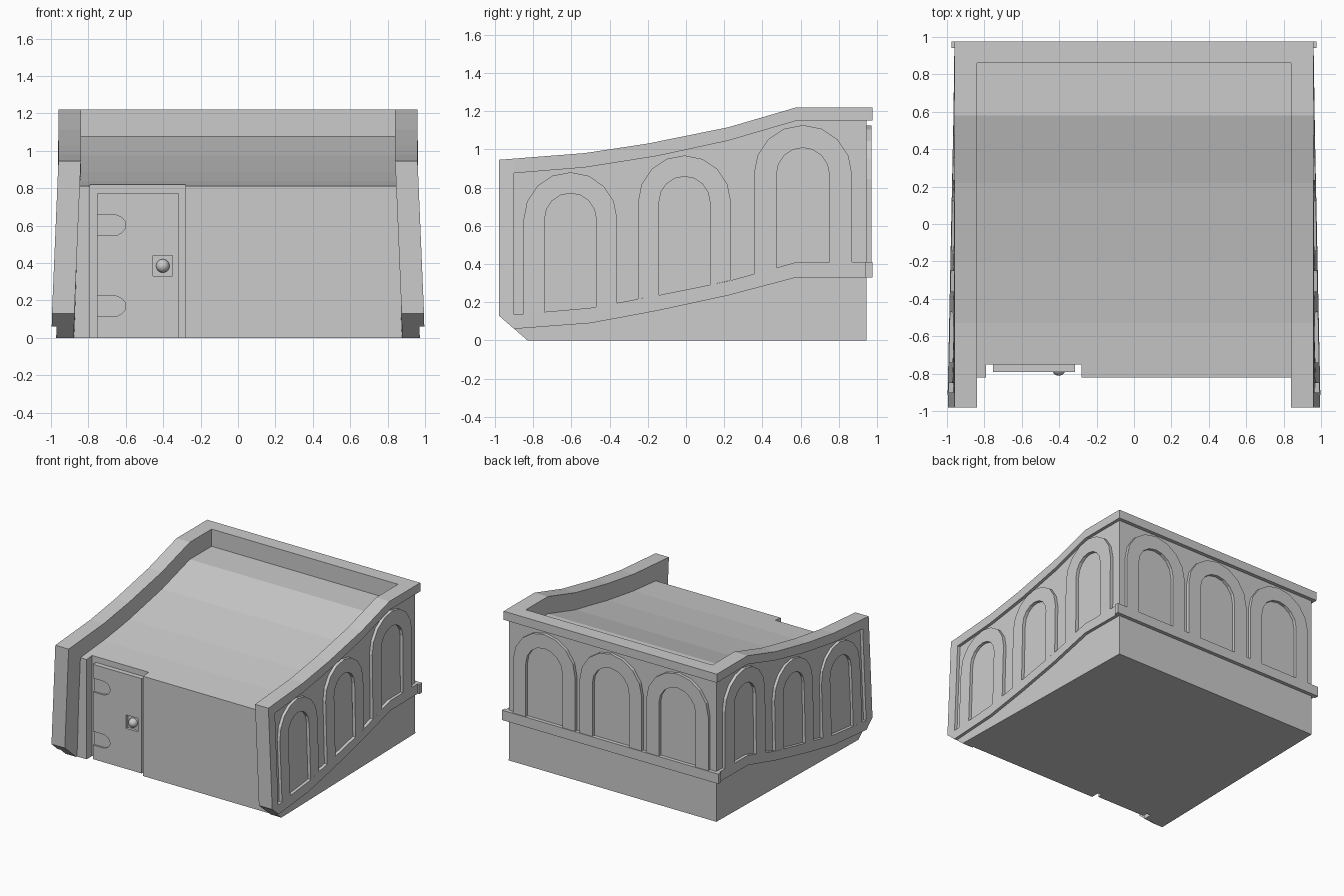
import bpy, bmesh, math

if "Cube" in bpy.data.objects:
    bpy.data.objects.remove(bpy.data.objects["Cube"])

TOP = [(-0.98, 0.945), (-0.53, 0.98), (-0.2, 1.03), (0.22, 1.115), (0.58, 1.22), (0.945, 1.22)]
CORNICE = [(-0.9, 0.875), (-0.53, 0.905), (-0.15, 0.965), (0.22, 1.045), (0.58, 1.15), (0.945, 1.15)]
LEDGE = [(-0.9, 0.135), (-0.5, 0.17), (-0.15, 0.235), (0.22, 0.31), (0.58, 0.41), (0.945, 0.41)]
LEDGE_LOW = [(-0.9, 0.06), (-0.5, 0.09), (-0.15, 0.155), (0.22, 0.235), (0.58, 0.33), (0.945, 0.33)]
CORE, FACE = 0.935, 0.96        # recessed wall plane and raised trim plane


def height(curve, y):
    for (a, za), (b, zb) in zip(curve, curve[1:]):
        if y <= b:
            return za + (zb - za) * (y - a) / (b - a)
    return curve[-1][1]


def prism(name, pts, lo, hi, place):
    """Extrude a 2D outline from depth lo to hi; place maps (u, v, depth) to xyz."""
    bm = bmesh.new()
    rings = [[bm.verts.new(place(u, v, d)) for u, v in pts] for d in (lo, hi)]
    bm.faces.new(rings[0])
    bm.faces.new(rings[1])
    n = len(pts)
    for i in range(n):
        j = (i + 1) % n
        bm.faces.new((rings[0][i], rings[0][j], rings[1][j], rings[1][i]))
    bmesh.ops.recalc_face_normals(bm, faces=bm.faces)
    mesh = bpy.data.meshes.new(name)
    bm.to_mesh(mesh)
    bm.free()
    ob = bpy.data.objects.new(name, mesh)
    bpy.context.collection.objects.link(ob)
    return ob


def side(sign):
    # side walls flare outward towards the front foot
    def place(y, z, d):
        flare = 0.04 * max(0, 1 - z / 0.95) * (0.975 - y) / 1.95
        return (sign * (d + flare), y, z)
    return place


def back(x, z, d):
    return (x, d, z)


def front(x, z, d):
    return (x, d, z)


def across(y, z, d):
    return (d, y, z)


def rect(x0, x1, z0, z1):
    return [(x0, z0), (x1, z0), (x1, z1), (x0, z1)]


def arch(c, R, r, spring, foot):
    """Horseshoe outline whose feet stand on the ledge."""
    def arc(rad):
        a = [(c - rad * math.cos(math.pi * i / 8), spring + rad * math.sin(math.pi * i / 8)) for i in range(9)]
        return [(c - rad, foot(c - rad))] + a + [(c + rad, foot(c + rad))]
    return arc(R) + arc(r)[::-1]


def cut(ob, cutter):
    mod = ob.modifiers.new("cut", 'BOOLEAN')
    mod.operation = 'DIFFERENCE'
    mod.solver = 'EXACT'
    mod.object = cutter
    cutter.hide_render = True
    cutter.hide_viewport = True
    cutter.display_type = 'WIRE'


def apply_cuts(ob, cutters):
    for c in cutters:
        cut(ob, c)
    deps = bpy.context.evaluated_depsgraph_get()
    mesh = bpy.data.meshes.new_from_object(ob.evaluated_get(deps))
    ob.modifiers.clear()
    ob.data = mesh
    for c in cutters:
        bpy.data.objects.remove(c)


# Side walls with raised cornice, end strip, ledge and three stepped arches
for tag, s in (("right", 1), ("left", -1)):
    p = side(s)
    prism(tag + "_wall", TOP + [(0.945, 0), (-0.83, 0), (-0.98, 0.13)], 0.84, CORE, p)
    prism(tag + "_cornice", [(-0.9, height(TOP, -0.9))] + TOP[1:] + CORNICE[::-1], CORE, FACE, p)
    prism(tag + "_end_strip", [TOP[0], (-0.9, height(TOP, -0.9)), (-0.9, 0.06), (-0.98, 0.13)], CORE, FACE, p)
    prism(tag + "_ledge", LEDGE + LEDGE_LOW[::-1], CORE, FACE, p)
    for i, (c, R, r, spring) in enumerate([(-0.605, 0.245, 0.135, 0.635),
                                           (-0.008, 0.243, 0.133, 0.725),
                                           (0.612, 0.257, 0.138, 0.87)]):
        prism(f"{tag}_arch_{i + 1}", arch(c, R, r, spring, lambda y: height(LEDGE, y)), CORE, FACE, p)

# Back wall and its trim
prism("back_wall", rect(-0.85, 0.85, 0, 1.22), 0.86, 0.945, back)
prism("back_cornice", rect(-FACE, FACE, 1.15, 1.22), 0.945, 0.975, back)
prism("back_ledge", rect(-0.975, 0.975, 0.33, 0.41), 0.94, 0.975, back)
for i, c in enumerate((-0.6, 0, 0.6)):
    prism(f"back_arch_{i + 1}", arch(c, 0.28, 0.165, 0.845, lambda x: 0.41), 0.94, 0.97, back)

# Body with sloping roof and door recess
roof = [(-0.82, height(TOP, -0.82) - 0.145)] + [(y, z - 0.14) for y, z in TOP[1:-1]] + [(0.9, 1.08)]
body = prism("body_and_roof", roof + [(0.9, 0), (-0.82, 0)], -0.89, 0.89, across)
apply_cuts(body, [prism("door_recess", rect(-0.79, -0.28, -0.1, 1.2), -0.9, -0.75, front)])

# Door with sunken hinge straps and lock plate
door = prism("door", rect(-0.755, -0.315, 0, 0.772), -0.79, -0.74, front)
cutters = []
for zc in (0.603, 0.17):
    tip = [(-0.67 + 0.07 * math.cos(a), zc + 0.056 * math.sin(a))
           for a in (math.pi * (i / 8 - 0.5) for i in range(9))]
    cutters.append(prism("hinge_slot", [(-0.78, zc - 0.056)] + tip + [(-0.78, zc + 0.056)], -0.85, -0.775, front))
cutters.append(prism("lock_slot", rect(-0.455, -0.35, 0.33, 0.44), -0.85, -0.768, front))
apply_cuts(door, cutters)

# Door knob
bpy.ops.mesh.primitive_uv_sphere_add(segments=20, ring_count=12, radius=0.036, location=(-0.402, -0.775, 0.385))
bpy.context.object.name = "door_knob"
bpy.ops.object.shade_smooth()
